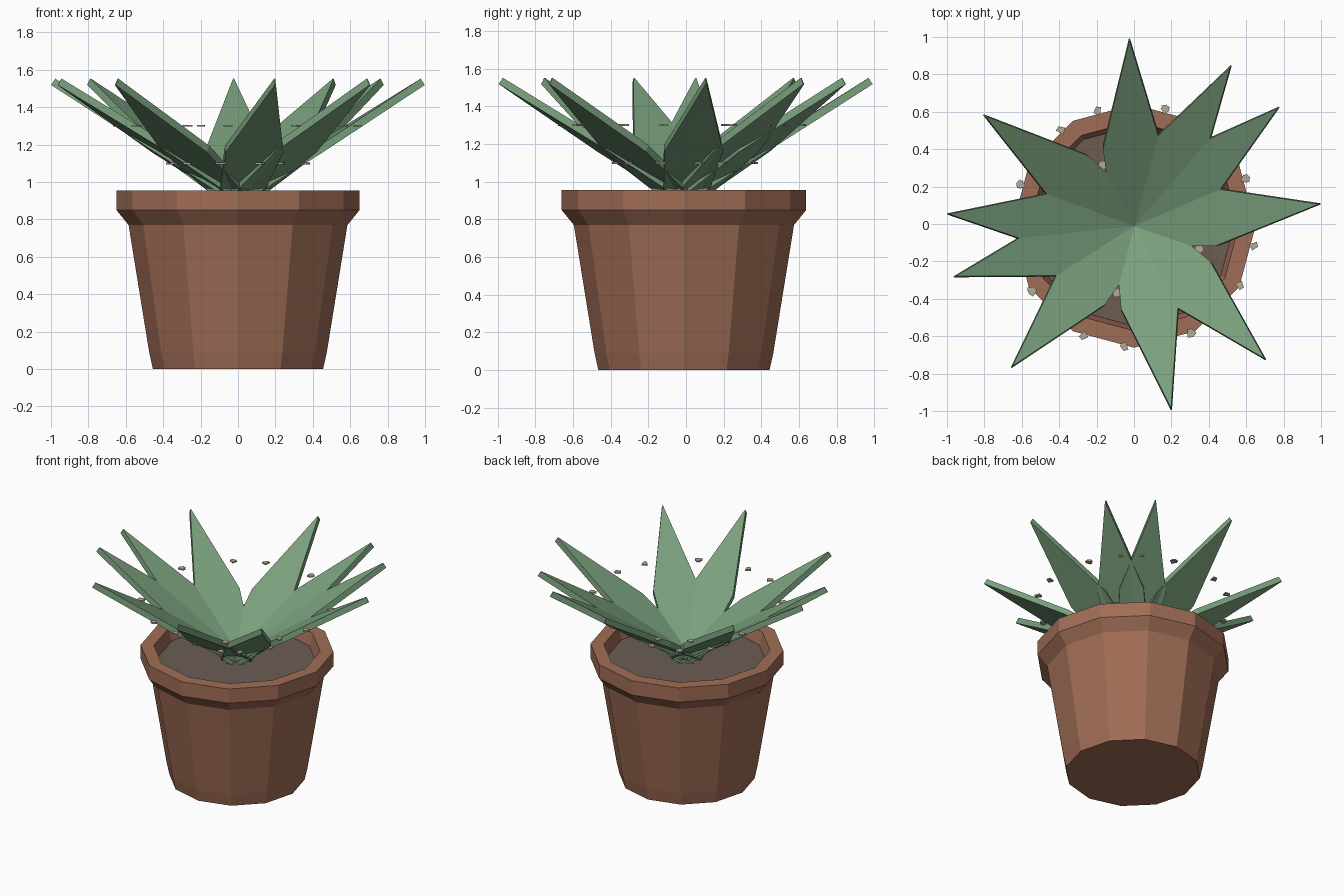
import bpy, bmesh, math
from mathutils import Matrix, Vector

if "Cube" in bpy.data.objects:
    bpy.data.objects.remove(bpy.data.objects["Cube"])

CY = -0.011          # plant axis offset so the whole model is centred


def srgb(r, g, b):
    def lin(c):
        c /= 255
        return c / 12.92 if c <= 0.04045 else ((c + 0.055) / 1.055) ** 2.4
    return (lin(r), lin(g), lin(b), 1)


def material(name, rgb):
    m = bpy.data.materials.new(name)
    m.diffuse_color = srgb(*rgb)
    m.use_nodes = True
    m.node_tree.nodes["Principled BSDF"].inputs["Base Color"].default_value = m.diffuse_color
    return m


TERRACOTTA = material("terracotta", (160, 109, 86))
SOIL = material("soil", (107, 92, 84))
LEAF = material("leaf green", (122, 160, 125))
THORN = material("pale thorn", (176, 173, 150))


def make_object(name, bm, mat, matrix=Matrix()):
    bmesh.ops.recalc_face_normals(bm, faces=bm.faces)
    bm.transform(matrix)
    me = bpy.data.meshes.new(name)
    bm.to_mesh(me)
    bm.free()
    me.materials.append(mat)
    ob = bpy.data.objects.new(name, me)
    bpy.context.collection.objects.link(ob)
    return ob


def lathe(name, profile, mat, sides=12):
    """Closed faceted solid from a (radius, height) profile, capped at both ends."""
    bm = bmesh.new()
    rings = []
    for r, z in profile:
        rings.append([bm.verts.new((r * math.cos(2 * math.pi * i / sides),
                                    r * math.sin(2 * math.pi * i / sides) + CY, z))
                      for i in range(sides)])
    for a, b in zip(rings, rings[1:]):
        for i in range(sides):
            j = (i + 1) % sides
            bm.faces.new((a[i], a[j], b[j], b[i]))
    bm.faces.new(rings[0])
    bm.faces.new(rings[-1])
    return make_object(name, bm, mat)


def plate(name, outline, thickness, mat, matrix):
    """Flat outline in xy thickened along z."""
    bm = bmesh.new()
    low = [bm.verts.new((x, y, 0)) for x, y in outline]
    top = [bm.verts.new((x, y, thickness)) for x, y in outline]
    bm.faces.new(low)
    bm.faces.new(top)
    for i in range(len(low)):
        j = (i + 1) % len(low)
        bm.faces.new((low[i], low[j], top[j], top[i]))
    return make_object(name, bm, mat, matrix)


# Pot: foot, tapered body, flared rim, and inner wall down to the soil
lathe("pot", [(0.455, 0), (0.475, 0.09), (0.585, 0.77), (0.65, 0.85),
              (0.65, 0.955), (0.56, 0.955), (0.53, 0.84)], TERRACOTTA)
lathe("soil", [(0.525, 0.83), (0.535, 0.868)], SOIL)

# Leaves: flat pointed blades leaning outward, each with two pairs of edge thorns
LEAN = math.radians(32.4)
LENGTH = 1.003 / math.cos(LEAN)
BLADE = [(0, -0.11), (0.52, -0.157), (LENGTH, -0.003),
         (LENGTH, 0.003), (0.52, 0.157), (0, 0.11)]
THORN_SHAPE = [(-0.024, -0.012), (0.02, -0.018), (0.024, 0.008), (-0.01, 0.024)]
ANGLES = [6.8, 39.4, 58.9, 91.5, 143.6, 176.3, 195.7, 229.0, 281.4, 314.5]

for n, deg in enumerate(ANGLES, 1):
    turn = Matrix.Translation((0.002, CY, 0)) @ Matrix.Rotation(math.radians(deg), 4, 'Z')
    plate(f"leaf_{n}", BLADE, 0.04, LEAF,
          turn @ Matrix.Translation((0, 0, 0.882)) @ Matrix.Rotation(-LEAN, 4, 'Y'))
    for k, (along, side, z) in enumerate([(0.33, 0.165, 1.094), (0.62, 0.18, 1.296)], 1):
        for label, s in (("left", 1), ("right", -1)):
            shape = [(x, s * y) for x, y in THORN_SHAPE]
            plate(f"thorn_{n}_{k}_{label}", shape, 0.01, THORN,
                  turn @ Matrix.Translation((along, s * side, z)))
